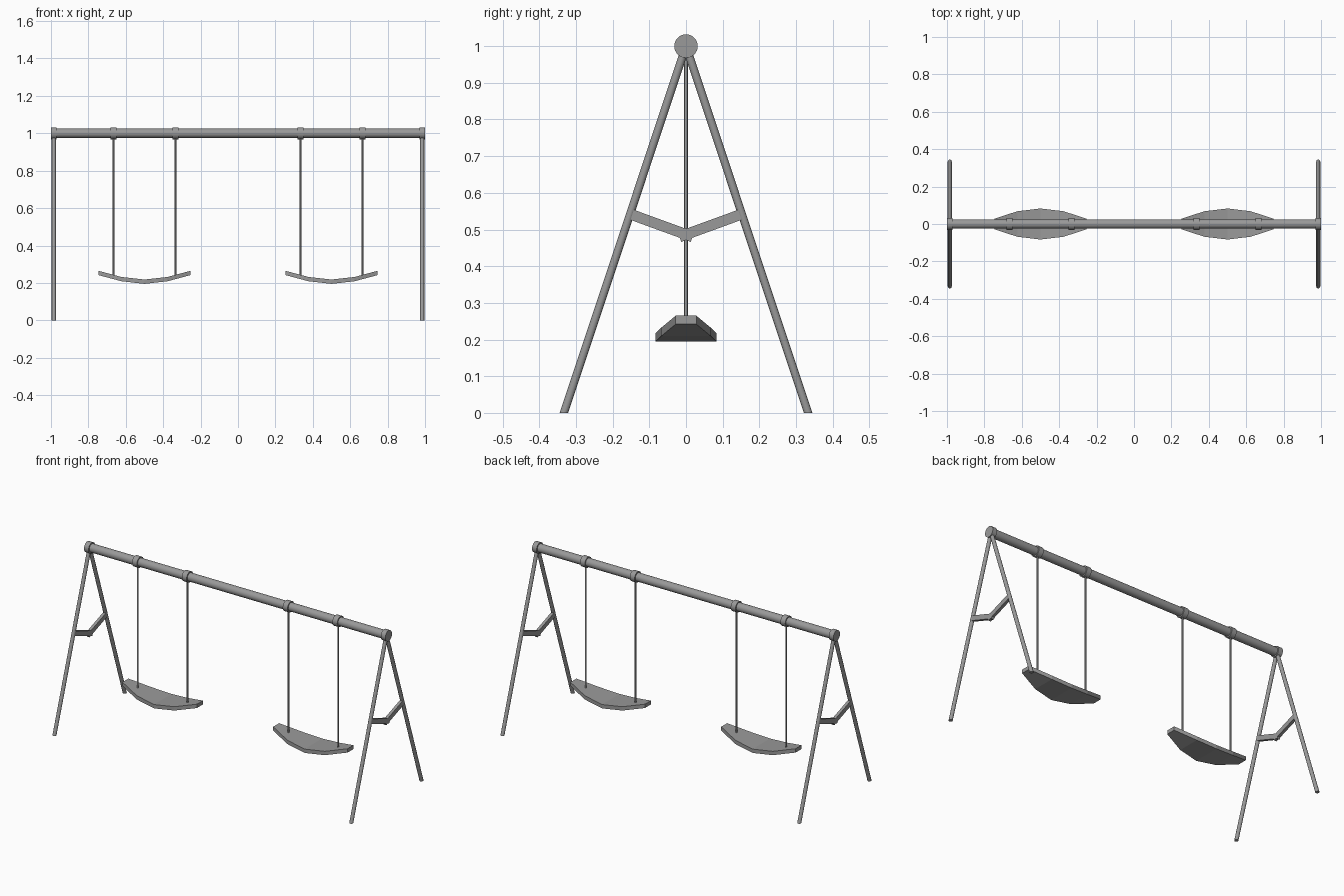
import bpy, bmesh, math
from mathutils import Vector

cube = bpy.data.objects.get("Cube")
if cube:
    bpy.data.objects.remove(cube, do_unlink=True)

steel = bpy.data.materials.new("grey_steel")
steel.use_nodes = True
GREY = (0.32, 0.32, 0.32, 1)
steel.diffuse_color = GREY
steel.node_tree.nodes["Principled BSDF"].inputs["Base Color"].default_value = GREY


def finish(bm, name, smooth=True):
    bmesh.ops.recalc_face_normals(bm, faces=bm.faces)
    mesh = bpy.data.meshes.new(name)
    bm.to_mesh(mesh)
    bm.free()
    mesh.materials.append(steel)
    obj = bpy.data.objects.new(name, mesh)
    bpy.context.collection.objects.link(obj)
    if smooth:
        bpy.ops.object.select_all(action='DESELECT')
        obj.select_set(True)
        bpy.context.view_layer.objects.active = obj
        bpy.ops.object.shade_smooth_by_angle(angle=math.radians(40))
    return obj


def rod(name, start, end, radius, sides=16, floor_cut=False):
    """Round bar between two points, optionally trimmed flat at the floor."""
    a, b = Vector(start), Vector(end)
    bm = bmesh.new()
    bmesh.ops.create_cone(bm, cap_ends=True, segments=sides, radius1=radius,
                          radius2=radius, depth=(b - a).length)
    turn = (b - a).to_track_quat('Z', 'Y').to_matrix().to_4x4()
    turn.translation = (a + b) / 2
    bm.transform(turn)
    if floor_cut:
        cut = bmesh.ops.bisect_plane(bm, geom=bm.verts[:] + bm.edges[:] + bm.faces[:],
                                     plane_co=(0, 0, 0), plane_no=(0, 0, -1), clear_outer=True)
        edges = [e for e in cut['geom_cut'] if isinstance(e, bmesh.types.BMEdge)]
        bmesh.ops.contextual_create(bm, geom=edges)
    return finish(bm, name)


def brace(name, x, side):
    """Flat bar from a leg down to the middle of the frame."""
    a, b = Vector((x, side * 0.155, 0.543)), Vector((x, side * -0.018, 0.48))
    bm = bmesh.new()
    bmesh.ops.create_cube(bm, size=1)
    along = (b - a).normalized()
    up = Vector((1, 0, 0)).cross(along)
    for v in bm.verts:
        c = v.co.copy()
        v.co = (a + b) / 2 + along * c.x * (b - a).length + up * c.y * 0.029
        v.co.x += c.z * 0.018
    return finish(bm, name, False)


def seat(name, x):
    """Curved plank, widest and lowest in the middle."""
    # offset along x, half depth, underside height, top height
    stations = [(-0.247, 0.028, 0.242, 0.265), (-0.124, 0.068, 0.209, 0.232),
                (0, 0.083, 0.195, 0.218),
                (0.124, 0.068, 0.209, 0.232), (0.247, 0.028, 0.242, 0.265)]
    bm = bmesh.new()
    rings = [[bm.verts.new((x + dx, y, z))
              for y, z in ((-w, low), (w, low), (w, top), (-w, top))]
             for dx, w, low, top in stations]
    for r, s in zip(rings, rings[1:]):
        for i in range(4):
            j = (i + 1) % 4
            bm.faces.new((r[i], r[j], s[j], s[i]))
    bm.faces.new(rings[0])
    bm.faces.new(rings[-1])
    return finish(bm, name, False)


# Top beam
rod("top_beam", (-0.99, 0, 1), (0.99, 0, 1), 0.025, 32)

for side, sx in (("left", 1), ("right", -1)):
    # End frame: cap, two legs and the bent cross brace
    rod(side + "_end_cap", (sx * 0.97, 0, 1), (sx, 0, 1), 0.032, 32)
    for place, sy in (("front", -1), ("back", 1)):
        rod(f"{side}_{place}_leg", (sx * 0.985, 0, 1),
            (sx * 0.985, sy * 0.343, -0.03), 0.011, 16, True)
        brace(f"{side}_{place}_brace", sx * 0.985, sy)
    # Swing: seat with two hangers
    seat(side + "_seat", sx * 0.5)
    for place, dx in (("inner", 0.335), ("outer", 0.665)):
        x = sx * dx
        rod(f"{side}_{place}_collar", (x - 0.016, 0, 1), (x + 0.016, 0, 1), 0.032, 32)
        rod(f"{side}_{place}_hanger", (x, 0, 0.98), (x, 0, 0.225), 0.005, 12)
